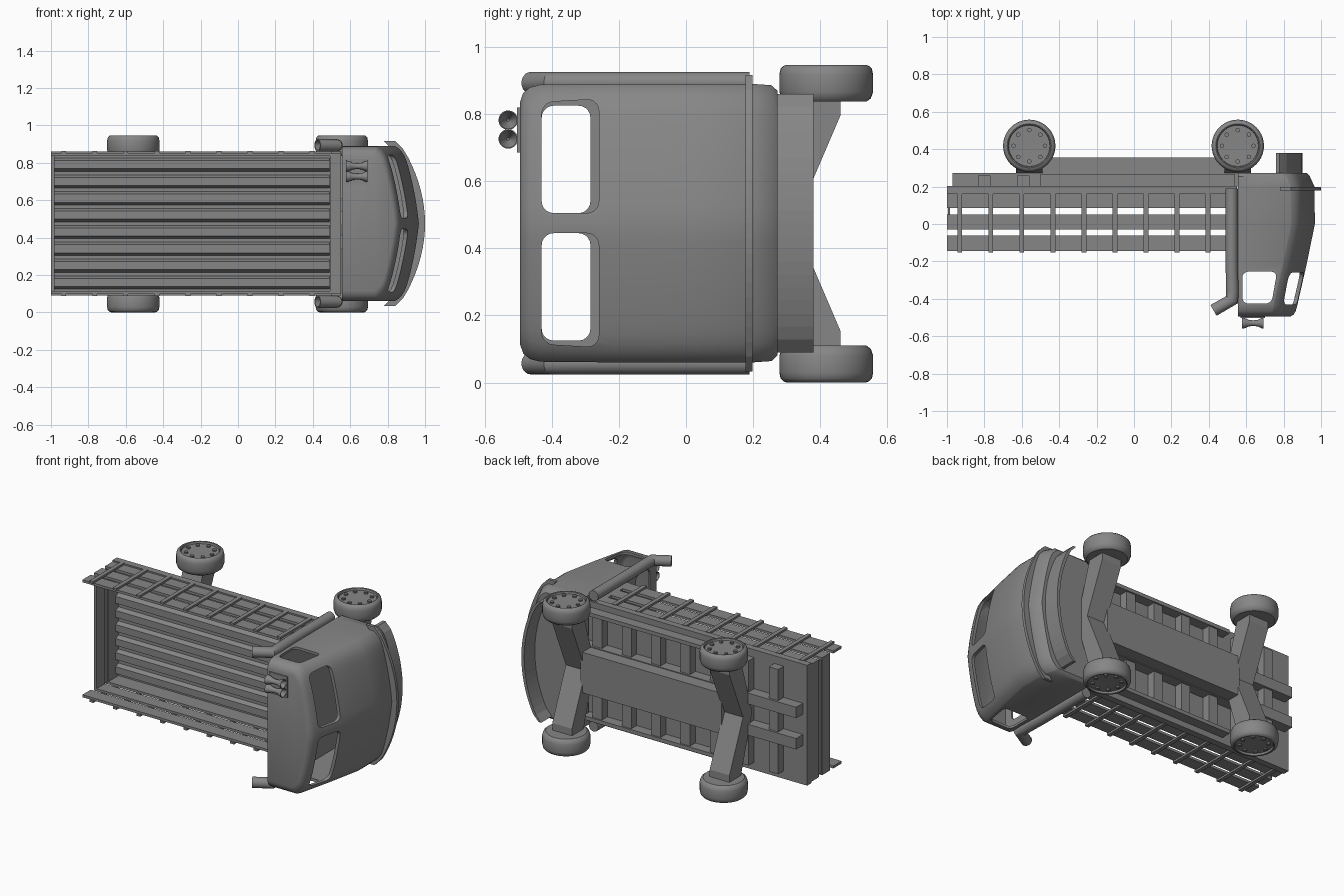
import bpy, bmesh, math
from mathutils import Vector, Matrix

if "Cube" in bpy.data.objects:
    bpy.data.objects.remove(bpy.data.objects["Cube"])

# The truck rests on its side: length along x, its top faces -y, its width along z
MID = 0.475
grey = bpy.data.materials.new("plain grey")
grey.diffuse_color = (0.24, 0.24, 0.24, 1)
grey.use_nodes = True
grey.node_tree.nodes["Principled BSDF"].inputs["Base Color"].default_value = grey.diffuse_color


def finish(bm, name, smooth=False):
    bmesh.ops.recalc_face_normals(bm, faces=bm.faces)
    me = bpy.data.meshes.new(name)
    bm.to_mesh(me)
    bm.free()
    ob = bpy.data.objects.new(name, me)
    bpy.context.collection.objects.link(ob)
    me.materials.append(grey)
    bpy.ops.object.select_all(action='DESELECT')
    bpy.context.view_layer.objects.active = ob
    ob.select_set(True)
    if smooth:
        for p in me.polygons:
            p.use_smooth = True
        me.set_sharp_from_angle(angle=math.radians(35))
    return ob


def add_box(bm, x0, x1, y0, y1, z0, z1):
    m = Matrix.Translation(((x0 + x1) / 2, (y0 + y1) / 2, (z0 + z1) / 2))
    m = m @ Matrix.Diagonal((x1 - x0, y1 - y0, z1 - z0, 1))
    bmesh.ops.create_cube(bm, size=1, matrix=m)


def boxes(name, items):
    bm = bmesh.new()
    for b in items:
        add_box(bm, *b)
    return finish(bm, name)


def prism(name, pts, axis, a, b, rnd=0):
    """Extrude a 2D outline along an axis, optionally rounding its corners."""
    def pos(p, t):
        return {'x': (t, p[0], p[1]), 'y': (p[0], t, p[1]), 'z': (p[0], p[1], t)}[axis]
    bm = bmesh.new()
    lo = [bm.verts.new(pos(p, a)) for p in pts]
    hi = [bm.verts.new(pos(p, b)) for p in pts]
    n = len(pts)
    bm.faces.new(lo)
    bm.faces.new(hi)
    for i in range(n):
        bm.faces.new((lo[i], lo[(i + 1) % n], hi[(i + 1) % n], hi[i]))
    if rnd:
        es = [e for e in bm.edges if (e.verts[0] in lo) != (e.verts[1] in lo)]
        bmesh.ops.bevel(bm, geom=es, offset=rnd, segments=5, profile=0.5, affect='EDGES')
    return finish(bm, name, rnd > 0)


def rings(name, loops, smooth=True):
    """Skin closed loops of equal length and cap both ends."""
    bm = bmesh.new()
    vs = [[bm.verts.new(p) for p in lp] for lp in loops]
    n = len(vs[0])
    for a, b in zip(vs, vs[1:]):
        for i in range(n):
            bm.faces.new((a[i], a[(i + 1) % n], b[(i + 1) % n], b[i]))
    bm.faces.new(vs[0])
    bm.faces.new(vs[-1])
    return finish(bm, name, smooth)


def lathe(name, prof, origin, axis, n=32):
    """Spin (distance along axis, radius) pairs about an axis."""
    q = Vector((0, 0, 1)).rotation_difference(Vector(axis))
    o = Vector(origin)
    return rings(name, [[o + q @ Vector((r * math.cos(2 * math.pi * i / n),
                                         r * math.sin(2 * math.pi * i / n), t))
                         for i in range(n)] for t, r in prof])


# Cab shell: stacked bowed outlines (y level, front x, inset)
def cab_loop(y, front, inset):
    hw = 0.415 - inset
    pts = [(0.555, y, MID - hw)]
    for i in range(25):
        u = math.sin(math.pi / 2 * (i / 12 - 1))
        d = abs(u) * hw
        pts.append((front - 0.1 * d - 0.28 * d * d - 0.04 * abs(u) ** 16, y, MID + u * hw))
    return pts + [(0.555, y, MID + hw)]


levels = [(0.272, 0.925, 0.02), (0.255, 0.94, 0.004), (0.2, 0.965, 0), (0.0, 0.967, 0),
          (-0.22, 0.922, 0), (-0.435, 0.873, 0.002), (-0.465, 0.865, 0.01),
          (-0.485, 0.853, 0.026), (-0.495, 0.835, 0.055)]
cab = rings("cab", [cab_loop(*lv) for lv in levels])
sol = cab.modifiers.new("thickness", 'SOLIDIFY')
sol.thickness = 0.02
sol.offset = -1
bpy.ops.object.modifier_apply(modifier=sol.name)

# Window openings: side pair, windscreen pair, rear pair
cutters = [prism("side_window_cutter", [(0.58, -0.255), (0.765, -0.255), (0.735, -0.425), (0.58, -0.425)],
                 'z', -0.2, 1.2, 0.03)]
for s in (-1, 1):
    za, zb, zc = MID + s * 0.03, MID + s * 0.37, MID + s * 0.35
    cutters.append(prism("windscreen_cutter", [(-0.26, za), (-0.26, zb), (-0.43, zb - s * 0.01), (-0.43, za)],
                         'x', 0.70, 1.2, 0.035))
    cutters.append(prism("rear_window_cutter", [(-0.285, za), (-0.285, zc), (-0.43, zc), (-0.43, za)],
                         'x', 0.4, 0.62, 0.035))
for c in cutters:
    bpy.context.view_layer.objects.active = cab
    m = cab.modifiers.new("opening", 'BOOLEAN')
    m.operation = 'DIFFERENCE'
    m.solver = 'EXACT'
    m.object = c
    bpy.ops.object.modifier_apply(modifier=m.name)
    bpy.data.objects.remove(c)
cab.data.set_sharp_from_angle(angle=math.radians(35))


# Bowed front lip and bumper
def bow(front, k, hw, depth):
    ds = [hw * (i / 10 - 1) for i in range(21)]
    outer = [(front - k * d * d - 0.02 * abs(d / hw) ** 18, MID + d) for d in ds]
    return outer + [(x - depth, z) for x, z in reversed(outer)]


prism("front_lip", bow(1.0, 0.72, 0.442, 0.06), 'y', 0.178, 0.198)
prism("front_bumper", bow(0.9, 0.68, 0.385, 0.02), 'y', 0.255, 0.38)

# Cargo bed floor with tapered lengthwise ribs
boxes("bed_floor", [(-1, 0.55, 0.19, 0.203, 0.09, 0.86)])
pitch = 0.72 / 8
for i in range(8):
    c = 0.115 + (i + 0.5) * pitch
    prism(f"floor_rib_{i + 1}", [(0.195, c - 0.038), (0.163, c - 0.022), (0.163, c + 0.022), (0.195, c + 0.038)],
          'x', -0.985, 0.49)

# Slatted bed sides, posts and tailgate
slats = [(0.085, 0.165), (-0.03, 0.052), (-0.145, -0.062)]
post_x = [-0.932 + 0.166 * i for i in range(9)]
for side, s in (("lower", -1), ("upper", 1)):
    def span(a, b):
        return tuple(sorted((MID + s * a, MID + s * b)))
    boxes(side + "_side_slats", [(-1, 0.5, a, b, *span(0.36, 0.376)) for a, b in slats])
    boxes(side + "_side_sill", [(-1, 0.5, 0.16, 0.203, *span(0.36, 0.385))])
    boxes(side + "_side_posts", [(x - 0.013, x + 0.013, -0.152, 0.166, *span(0.374, 0.388)) for x in post_x])
boxes("tailgate_slats", [(-1, -0.98, a, b, 0.113, 0.837) for a, b in slats[:2]]
      + [(-1, -0.98, 0.165, 0.19, 0.113, 0.837), (-0.995, -0.985, 0.045, 0.09, 0.113, 0.837)])
boxes("bed_bulkhead", [(0.492, 0.55, -0.15, 0.203, 0.1, 0.85)])

# Chassis: centre beam, rails, edge rails and cross joists
boxes("chassis_beam", [(-0.5, 0.5, 0.2, 0.355, 0.345, 0.605)])
boxes("chassis_rails", [(-0.97, 0.75, 0.2, 0.272, z - 0.035, z + 0.035) for z in (0.375, 0.575)])
boxes("edge_rails", [(-0.5, 0.54, 0.2, 0.268, z - 0.012, z + 0.012) for z in (0.14, 0.81)])
boxes("cross_joists", [(x - 0.033, x + 0.033, 0.2, 0.258, 0.14, 0.81)
                       for x in [-0.8 + 0.208 * i for i in range(7)]])

# Axles and wheels
axle_outline = [(0.46, 0.09), (0.46, 0.155), (0.323, MID), (0.46, 0.795), (0.46, 0.86),
                (0.35, 0.86), (0.23, MID), (0.35, 0.09)]
tyre = [(-0.11, 0.105), (-0.11, 0.12), (-0.1, 0.133), (-0.08, 0.14), (-0.03, 0.14), (-0.012, 0.136),
        (-0.003, 0.127), (0, 0.118), (-0.002, 0.113), (-0.014, 0.11), (-0.016, 0.02)]
for end, x in (("rear", -0.56), ("front", 0.555)):
    prism(end + "_axle", axle_outline, 'x', x - 0.07, x + 0.07)
    for side, z, s in (("lower", 0, -1), ("upper", 0.947, 1)):
        lathe(f"{end}_{side}_wheel", tyre, (x, 0.418, z), (0, 0, s), 40)
        bm = bmesh.new()
        for i in range(8):
            a = math.pi / 4 * i
            bmesh.ops.create_cone(bm, cap_ends=True, segments=10, radius1=0.012, radius2=0.012, depth=0.014,
                                  matrix=Matrix.Translation((x + 0.084 * math.cos(a), 0.418 + 0.084 * math.sin(a),
                                                             z - s * 0.011)))
        finish(bm, f"{end}_{side}_wheel_bolts")

# Exhaust stacks: straight pipe with mitred, open end
path = [((0.522, 0.19), (0, -1), 1), ((0.522, -0.2), (0, -1), 1), ((0.526, -0.36), (-0.02, -1), 1),
        ((0.524, -0.405), (-0.5, -0.866), 1.12), ((0.425, -0.462), (-0.866, -0.5), 1)]
for side, z in (("lower", 0.057), ("upper", 0.893)):
    def loop(p, d, r):
        nrm = Vector((-d[1], d[0], 0)).normalized()
        c = Vector((p[0], p[1], z))
        wide = r if r < 0.034 else 0.033
        return [c + r * math.cos(t) * nrm + wide * math.sin(t) * Vector((0, 0, 1))
                for t in (math.tau * i / 20 for i in range(20))]
    loops = [loop(p, d, 0.033 * k) for p, d, k in path]
    loops += [loop(path[-1][0], path[-1][1], 0.026), loop((0.475, -0.433), path[-1][1], 0.026)]
    rings(side + "_exhaust_stack", loops)

# Roof horns on a mounting plate
boxes("horn_plate", [(0.57, 0.7, -0.503, -0.49, 0.685, 0.82)])
horn = [(0.05, 0.004), (0, 0.026), (0, 0.029), (0.012, 0.028), (0.035, 0.018), (0.06, 0.015),
        (0.085, 0.018), (0.105, 0.028), (0.115, 0.029), (0.115, 0.026), (0.065, 0.004)]
for i, z in enumerate((0.726, 0.782)):
    lathe(f"horn_{i + 1}", horn, (0.578, -0.53, z), (1, 0, 0), 20)
